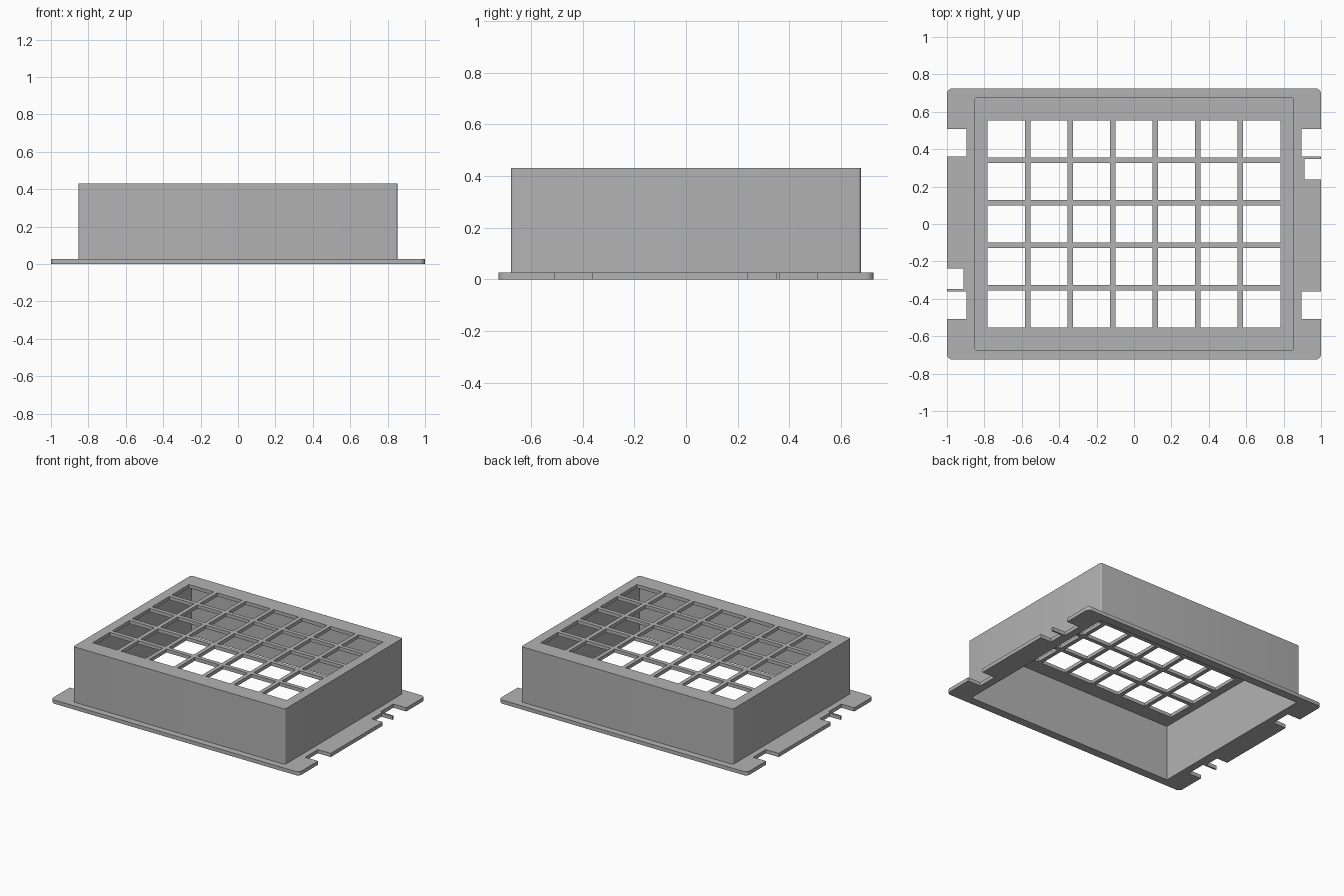
import bpy
import bmesh

if "Cube" in bpy.data.objects:
    bpy.data.objects.remove(bpy.data.objects["Cube"], do_unlink=True)

# Main dimensions
FLANGE_X, FLANGE_Y, FLANGE_T = 1.0, 0.725, 0.027
BOX_X, BOX_Y, HEIGHT = 0.853, 0.677, 0.43
WALL, LID_T = 0.0135, 0.025
COLS, ROWS, PITCH, CELL = 7, 5, 0.2277, 0.198

grey = bpy.data.materials.new("plain_grey")
grey.use_nodes = True
grey.diffuse_color = (0.45, 0.45, 0.45, 1)
grey.node_tree.nodes["Principled BSDF"].inputs["Base Color"].default_value = grey.diffuse_color


def add_block(bm, x0, x1, y0, y1, z0, z1, radius=0):
    """Add a box to bm, with optionally rounded vertical edges."""
    verts = bmesh.ops.create_cube(bm, size=1)["verts"]
    for v in verts:
        v.co.x = x1 if v.co.x > 0 else x0
        v.co.y = y1 if v.co.y > 0 else y0
        v.co.z = z1 if v.co.z > 0 else z0
    if radius:
        edges = {e for v in verts for e in v.link_edges
                 if abs(e.verts[0].co.z - e.verts[1].co.z) > 1e-4}
        bmesh.ops.bevel(bm, geom=list(edges), offset=radius, segments=6,
                        profile=0.5, affect="EDGES")


def make_object(name, blocks):
    bm = bmesh.new()
    for block in blocks:
        add_block(bm, *block)
    mesh = bpy.data.meshes.new(name)
    bm.to_mesh(mesh)
    bm.free()
    mesh.materials.append(grey)
    obj = bpy.data.objects.new(name, mesh)
    bpy.context.collection.objects.link(obj)
    return obj


def cut(obj, blocks):
    """Subtract a set of separate blocks from obj."""
    cutter = make_object("cutter", blocks)
    cutter.hide_render = True
    mod = obj.modifiers.new("cut", "BOOLEAN")
    mod.operation = "DIFFERENCE"
    mod.solver = "EXACT"
    mod.object = cutter
    bpy.ops.object.select_all(action="DESELECT")
    bpy.context.view_layer.objects.active = obj
    obj.select_set(True)
    bpy.ops.object.modifier_apply(modifier=mod.name)
    bpy.data.objects.remove(cutter, do_unlink=True)


def finish(obj):
    bpy.ops.object.select_all(action="DESELECT")
    bpy.context.view_layer.objects.active = obj
    obj.select_set(True)
    bpy.ops.object.shade_smooth_by_angle(angle=0.6)


# Hollow interior, open at the bottom
cavity = (WALL - BOX_X, BOX_X - WALL, WALL - BOX_Y, BOX_Y - WALL, -0.1, HEIGHT - LID_T)

# Mounting flange with screw notches and two small clip notches
flange = make_object("mounting_flange",
                     [(-FLANGE_X, FLANGE_X, -FLANGE_Y, FLANGE_Y, 0, FLANGE_T, 0.03)])


def notch(side, depth, y0, y1):
    x0, x1 = sorted((side * (FLANGE_X - depth), side * (FLANGE_X + 0.1)))
    y0, y1 = sorted((y0, y1))
    return (x0, x1, y0, y1, -0.1, 0.1)


notches = []
for side in (-1, 1):
    for end in (-1, 1):
        notches.append(notch(side, 0.104, end * 0.361, end * 0.507))
    notches.append(notch(side, 0.088, side * 0.237, side * 0.348))
cut(flange, notches + [cavity])
finish(flange)

# Tall housing with a lattice of square windows in its top
housing = make_object("housing",
                      [(-BOX_X, BOX_X, -BOX_Y, BOX_Y, FLANGE_T, HEIGHT, 0.012)])
cut(housing, [cavity])
windows = []
for col in range(COLS):
    for row in range(ROWS):
        x = (col - (COLS - 1) / 2) * PITCH
        y = (row - (ROWS - 1) / 2) * PITCH
        h = CELL / 2
        windows.append((x - h, x + h, y - h, y + h, HEIGHT - 0.1, HEIGHT + 0.1))
cut(housing, windows)
finish(housing)
